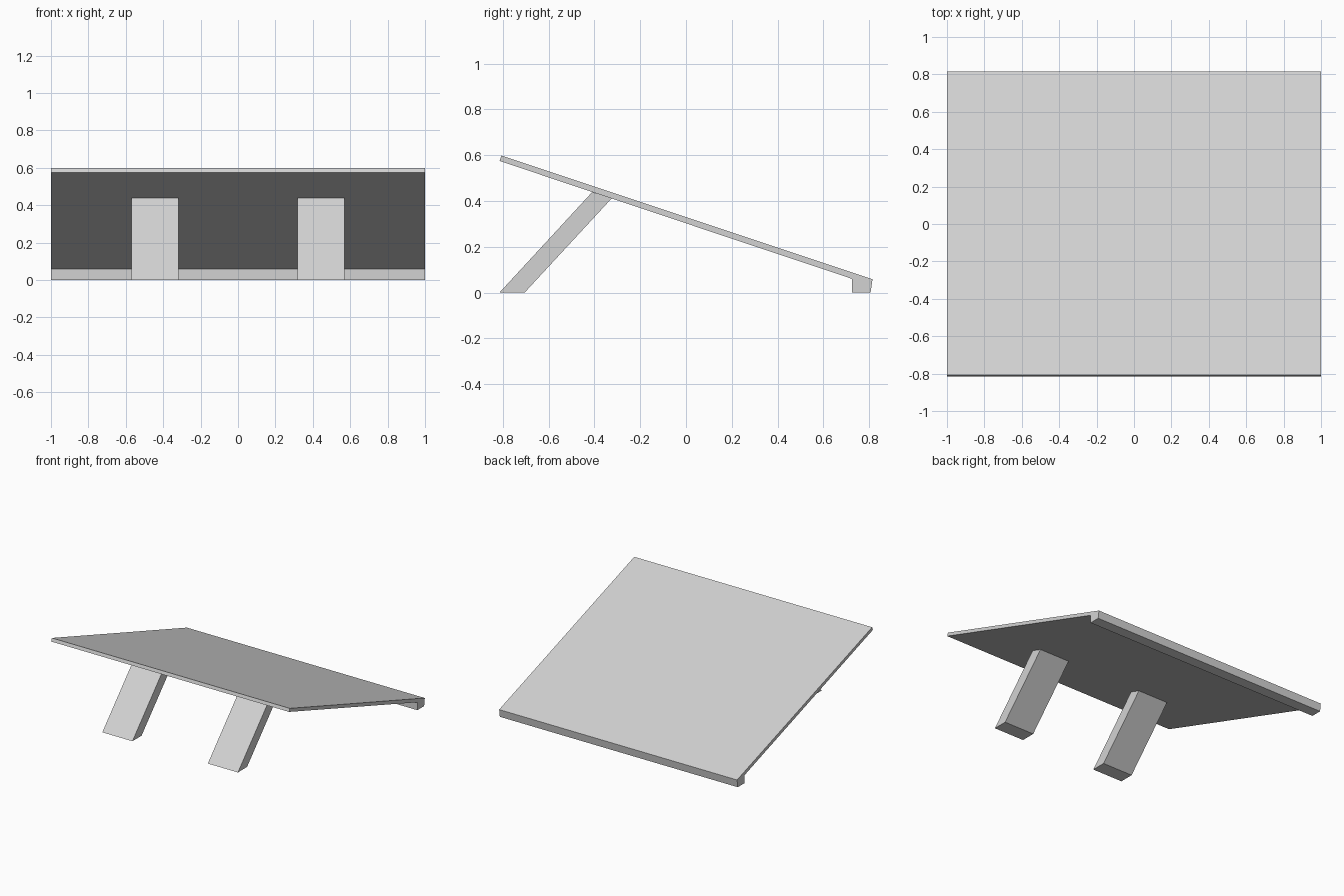
import bpy
import bmesh

cube = bpy.data.objects.get("Cube")
if cube:
    bpy.data.objects.remove(cube, do_unlink=True)

# Single light grey finish
grey = bpy.data.materials.new("light_grey")
grey.use_nodes = True
colour = (0.65, 0.65, 0.65, 1)
grey.diffuse_color = colour
grey.node_tree.nodes["Principled BSDF"].inputs["Base Color"].default_value = colour


def extrude_profile(name, profile, x_min, x_max):
    """Extrude a closed (y, z) side profile along x."""
    bm = bmesh.new()
    face = bm.faces.new([bm.verts.new((x_min, y, z)) for y, z in profile])
    result = bmesh.ops.extrude_face_region(bm, geom=[face])
    moved = [v for v in result["geom"] if isinstance(v, bmesh.types.BMVert)]
    bmesh.ops.translate(bm, verts=moved, vec=(x_max - x_min, 0, 0))
    bmesh.ops.recalc_face_normals(bm, faces=bm.faces)
    mesh = bpy.data.meshes.new(name)
    bm.to_mesh(mesh)
    bm.free()
    mesh.materials.append(grey)
    obj = bpy.data.objects.new(name, mesh)
    bpy.context.collection.objects.link(obj)
    return obj


# Sloping panel with the rear foot rail in one section
panel = [(-0.807, 0.599), (-0.815, 0.575), (0.725, 0.06),
         (0.725, 0), (0.807, 0), (0.815, 0.058)]
extrude_profile("sloping_panel", panel, -1, 1)

# Slanted legs under the raised front
leg = [(-0.815, 0), (-0.705, 0), (-0.325, 0.411), (-0.41, 0.439)]
inner, outer = 0.317, 0.57
extrude_profile("left_leg", leg, inner, outer)
extrude_profile("right_leg", leg, -outer, -inner)
